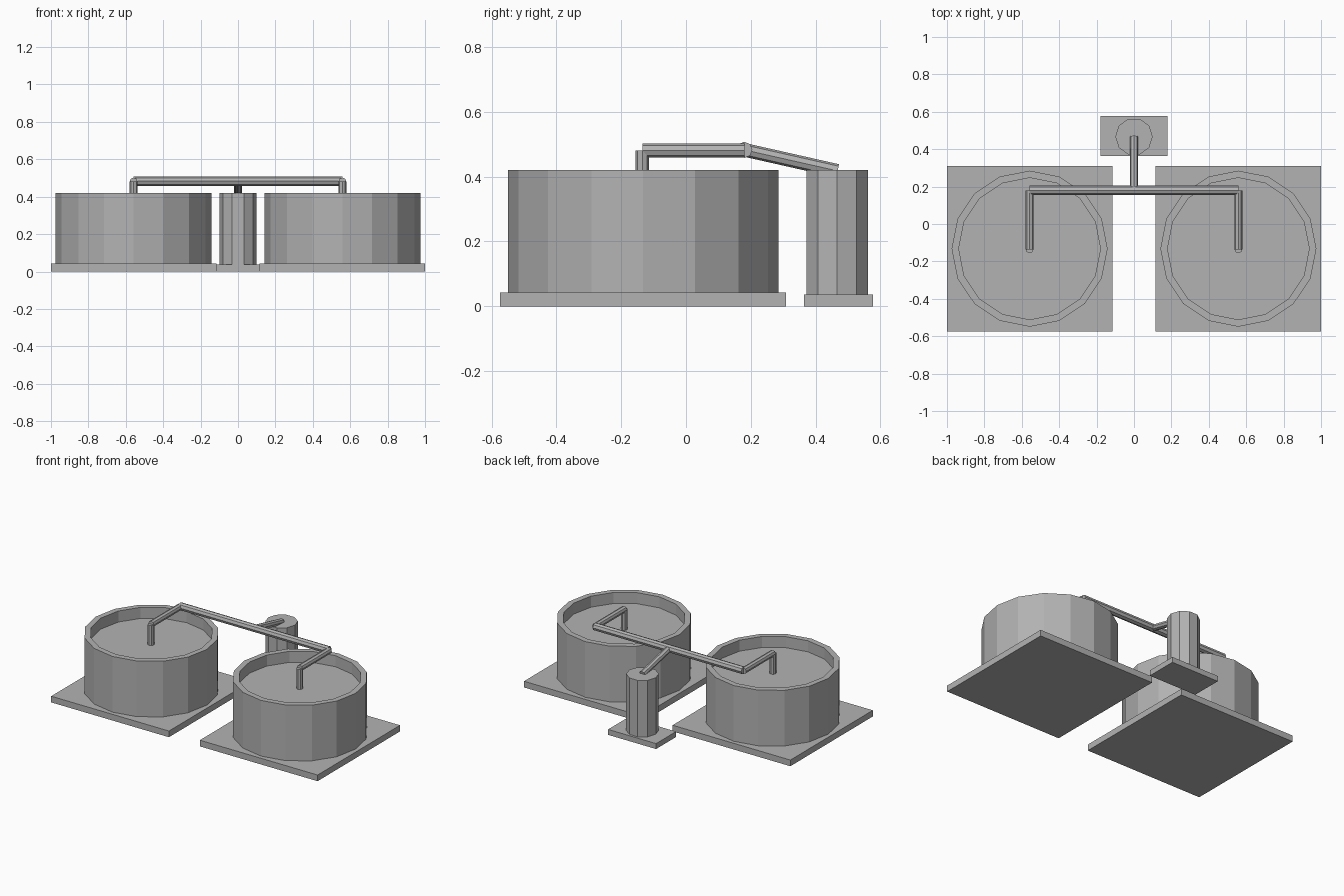
import bpy, bmesh, math
from mathutils import Vector, Matrix

cube = bpy.data.objects.get("Cube")
if cube:
    bpy.data.objects.remove(cube, do_unlink=True)

GREY = (0.45, 0.45, 0.45, 1)
grey = bpy.data.materials.new("plain grey")
grey.use_nodes = True
grey.diffuse_color = GREY
grey.node_tree.nodes["Principled BSDF"].inputs["Base Color"].default_value = GREY


def finish(name, bm):
    bmesh.ops.recalc_face_normals(bm, faces=bm.faces[:])
    mesh = bpy.data.meshes.new(name)
    bm.to_mesh(mesh)
    bm.free()
    mesh.materials.append(grey)
    obj = bpy.data.objects.new(name, mesh)
    bpy.context.collection.objects.link(obj)
    return obj


def slab(name, x, y, width, depth, height):
    bm = bmesh.new()
    place = Matrix.Translation((x, y, height / 2)) @ Matrix.Diagonal((width, depth, height, 1))
    bmesh.ops.create_cube(bm, size=1, matrix=place)
    return finish(name, bm)


def lathe(name, x, y, sides, profile):
    """Turn a (radius, height) profile into a faceted solid with flat end caps."""
    bm = bmesh.new()
    rings = []
    for radius, z in profile:
        angles = [math.tau * i / sides for i in range(sides)]
        rings.append([bm.verts.new((x + radius * math.cos(a), y + radius * math.sin(a), z))
                      for a in angles])
    for low, high in zip(rings, rings[1:]):
        for i in range(sides):
            j = (i + 1) % sides
            bm.faces.new((low[i], low[j], high[j], high[i]))
    bm.faces.new(rings[0])
    bm.faces.new(rings[-1])
    return finish(name, bm)


def pipe(name, start, end, radius=0.021, sides=8):
    start, end = Vector(start), Vector(end)
    axis = end - start
    bm = bmesh.new()
    place = Matrix.Translation((start + end) / 2) @ axis.to_track_quat("Z", "Y").to_matrix().to_4x4()
    bmesh.ops.create_cone(bm, cap_ends=True, segments=sides, radius1=radius,
                          radius2=radius, depth=axis.length, matrix=place)
    return finish(name, bm)


TANK_X, TANK_Y, RIM = 0.558, -0.132, 0.42
PIPE_Z, BEND_Y, WATER = 0.481, 0.18, 0.345

# Two open tanks with their slabs and feed pipes
for side, s in (("left", 1), ("right", -1)):
    x = s * TANK_X
    slab(side + "_tank_base", x, -0.133, 0.884, 0.884, 0.042)
    lathe(side + "_tank", x, TANK_Y, 16,
          [(0.417, 0.04), (0.417, RIM), (0.379, RIM), (0.379, WATER)])
    pipe(side + "_drop_pipe", (x, TANK_Y - 0.003, WATER - 0.01), (x, TANK_Y - 0.003, PIPE_Z))
    pipe(side + "_feed_pipe", (x, TANK_Y - 0.003, PIPE_Z), (x, BEND_Y, PIPE_Z))

# Pipe joining both sides
pipe("cross_pipe", (-TANK_X, BEND_Y, PIPE_Z + 0.002), (TANK_X, BEND_Y, PIPE_Z + 0.002), 0.025)

# Pump behind the tanks, with its slab and sloping outlet
slab("pump_base", 0, 0.471, 0.36, 0.214, 0.037)
lathe("pump", 0, 0.467, 10, [(0.1, 0.035), (0.1, RIM)])
pipe("outlet_pipe", (0, BEND_Y, PIPE_Z + 0.002), (0, 0.468, 0.418))
